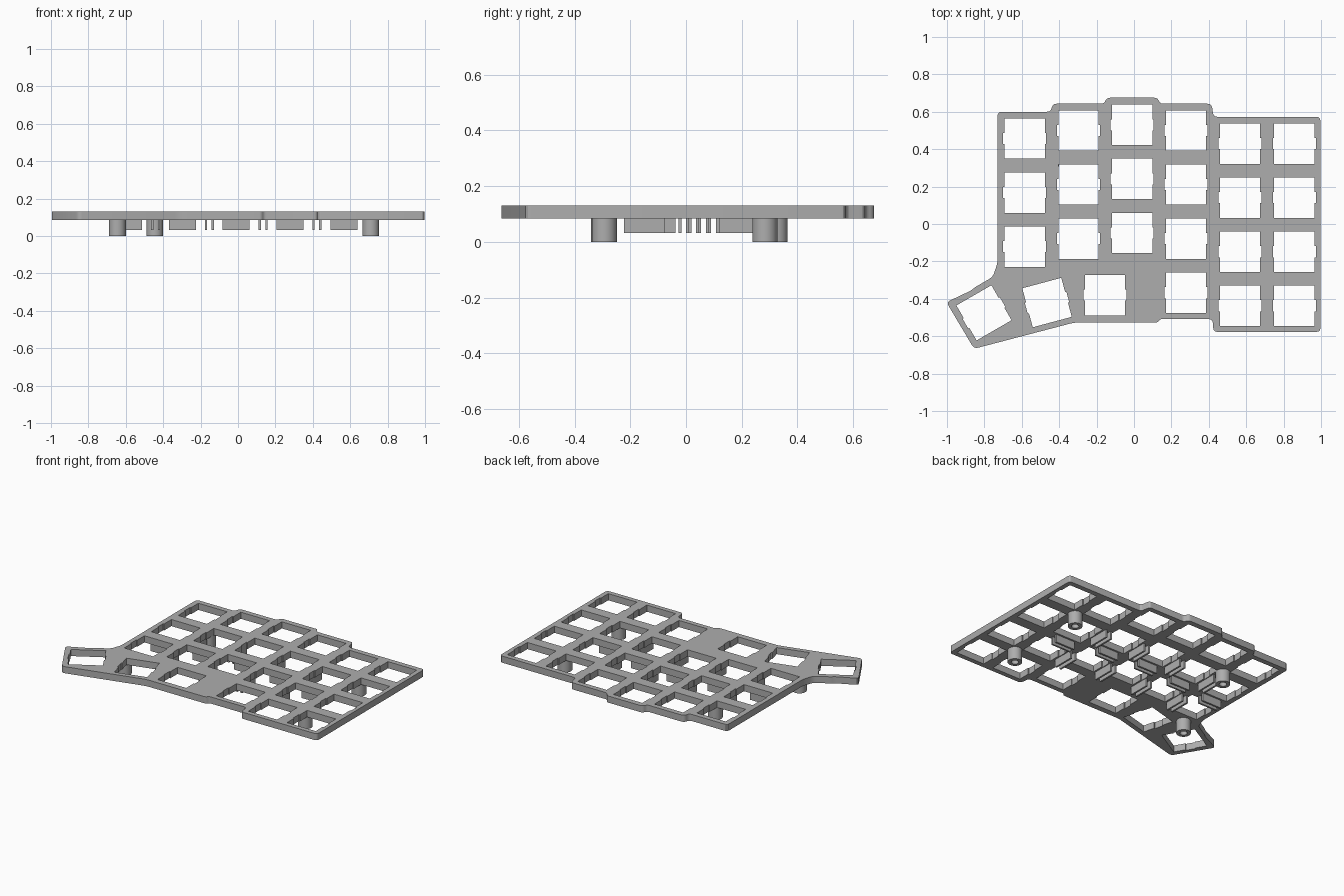
import bpy
import bmesh
from math import pi, radians
from mathutils import Matrix, Vector

cube = bpy.data.objects.get("Cube")
if cube:
    bpy.data.objects.remove(cube, do_unlink=True)

# Single grey plastic
grey = bpy.data.materials.new("grey plastic")
grey.use_nodes = True
colour = (0.42, 0.42, 0.42, 1)
grey.diffuse_color = colour
grey.node_tree.nodes["Principled BSDF"].inputs["Base Color"].default_value = colour

PLATE_LOW, PLATE_TOP, RIB_LOW = 0.085, 0.13, 0.032
PITCH, HALF = 0.289, 0.108


def rounded(points, radius):
    """Replace each corner with a short arc."""
    pts = [Vector(p) for p in points]
    result = []
    for i, p in enumerate(pts):
        a, b = pts[i - 1] - p, pts[(i + 1) % len(pts)] - p
        r = min(radius, a.length * 0.45, b.length * 0.45)
        start, end = p + a.normalized() * r, p + b.normalized() * r
        for t in (0, 0.33, 0.67, 1):
            result.append(start * (1 - t) ** 2 + p * 2 * t * (1 - t) + end * t * t)
    return result


def add_loop(curve, points):
    spline = curve.splines.new("POLY")
    spline.points.add(len(points) - 1)
    for target, p in zip(spline.points, points):
        target.co = (p[0], p[1], 0, 1)
    spline.use_cyclic_u = True


def add_mesh(name, bm):
    bmesh.ops.recalc_face_normals(bm, faces=bm.faces)
    mesh = bpy.data.meshes.new(name)
    bm.to_mesh(mesh)
    bm.free()
    mesh.materials.append(grey)
    obj = bpy.data.objects.new(name, mesh)
    bpy.context.collection.objects.link(obj)
    return obj


def smooth(obj):
    bpy.ops.object.select_all(action="DESELECT")
    obj.select_set(True)
    bpy.context.view_layer.objects.active = obj
    bpy.ops.object.shade_smooth_by_angle(angle=radians(30))


# Columns: x, centre of the top key, number of keys
columns = [(-0.585, 0.457, 3), (-0.297, 0.5, 3), (-0.01, 0.53, 3),
           (0.278, 0.5, 4), (0.567, 0.43, 4), (0.857, 0.43, 4)]
keys = [(x, top - PITCH * row, 0) for x, top, count in columns for row in range(count)]
keys += [(-0.155, -0.38, 0), (-0.465, -0.42, 15), (-0.802, -0.475, 30)]

# Plate outline, clockwise from the upper left
outline = [(-0.73, 0.6), (-0.445, 0.6), (-0.435, 0.643), (-0.16, 0.643),
           (-0.145, 0.675), (0.125, 0.675), (0.14, 0.643), (0.415, 0.643),
           (0.425, 0.573), (0.997, 0.573), (0.997, -0.577), (0.425, -0.577),
           (0.42, -0.508), (0.14, -0.508), (0.125, -0.527), (-0.32, -0.527),
           (-0.855, -0.667), (-1.003, -0.418), (-0.87, -0.355),
           (-0.85, -0.338), (-0.755, -0.283), (-0.73, -0.21)]

# Plate with notched key openings
curve = bpy.data.curves.new("plate", "CURVE")
curve.dimensions = "2D"
curve.fill_mode = "BOTH"
curve.extrude = (PLATE_TOP - PLATE_LOW) / 2
add_loop(curve, rounded(outline, 0.022))
notch, deep = 0.03, HALF + 0.007
side = [(HALF, -HALF), (HALF, -notch), (deep, -notch), (deep, notch), (HALF, notch), (HALF, HALF)]
opening = side + [(-x, -y) for x, y in side]
for x, y, angle in keys:
    turn = Matrix.Rotation(radians(angle), 2)
    add_loop(curve, [turn @ Vector(p) + Vector((x, y)) for p in opening])
plate = bpy.data.objects.new("plate", curve)
bpy.context.collection.objects.link(plate)
plate.location.z = (PLATE_TOP + PLATE_LOW) / 2
bpy.ops.object.select_all(action="DESELECT")
plate.select_set(True)
bpy.context.view_layer.objects.active = plate
bpy.ops.object.convert(target="MESH")
plate = bpy.context.object
plate.data.materials.clear()
plate.data.materials.append(grey)
bm = bmesh.new()
bm.from_mesh(plate.data)
bmesh.ops.remove_doubles(bm, verts=bm.verts, dist=0.0001)
bmesh.ops.recalc_face_normals(bm, faces=bm.faces)
bm.to_mesh(plate.data)
bm.free()
smooth(plate)


def add_ribs(name, x, y, along_x):
    """Pair of parallel stiffening ribs hanging under the plate."""
    bm = bmesh.new()
    height = PLATE_LOW - RIB_LOW + 0.004
    for offset in (-0.018, 0.018):
        if along_x:
            size, place = (0.145, 0.012, height), (x, y + offset)
        else:
            size, place = (0.012, 0.145, height), (x + offset, y)
        matrix = Matrix.Translation((*place, RIB_LOW + height / 2)) @ Matrix.Diagonal((*size, 1))
        bmesh.ops.create_cube(bm, size=1, matrix=matrix)
    add_mesh(name, bm)


# Ribs between middle rows, and between neighbouring columns
for i, (x, top, count) in enumerate(columns[:5]):
    add_ribs(f"row_ribs_{i + 1}", x, top - PITCH * 1.5, True)
column_ribs = [(-0.441, -0.112, 0.19), (-0.153, -0.11, 0.21),
               (0.134, -0.11, 0.21), (0.422, -0.15, 0.19)]
for i, (x, low, high) in enumerate(column_ribs):
    add_ribs(f"front_column_ribs_{i + 1}", x, low, False)
    add_ribs(f"back_column_ribs_{i + 1}", x, high, False)

# Hollow round standoffs
for i, (x, y) in enumerate([(-0.645, -0.295), (-0.445, 0.32), (0.71, 0.283), (0.71, -0.293)]):
    bm = bmesh.new()
    profile = [(0.045, PLATE_LOW + 0.002), (0.045, 0), (0.023, 0), (0.023, PLATE_LOW + 0.002)]
    verts = [bm.verts.new((r, 0, z)) for r, z in profile]
    edges = [bm.edges.new(pair) for pair in zip(verts, verts[1:])]
    bmesh.ops.spin(bm, geom=verts + edges, cent=(0, 0, 0), axis=(0, 0, 1),
                   angle=2 * pi, steps=32, use_merge=True)
    bmesh.ops.remove_doubles(bm, verts=bm.verts, dist=0.0001)
    standoff = add_mesh(f"standoff_{i + 1}", bm)
    standoff.location = (x, y, 0)
    smooth(standoff)
